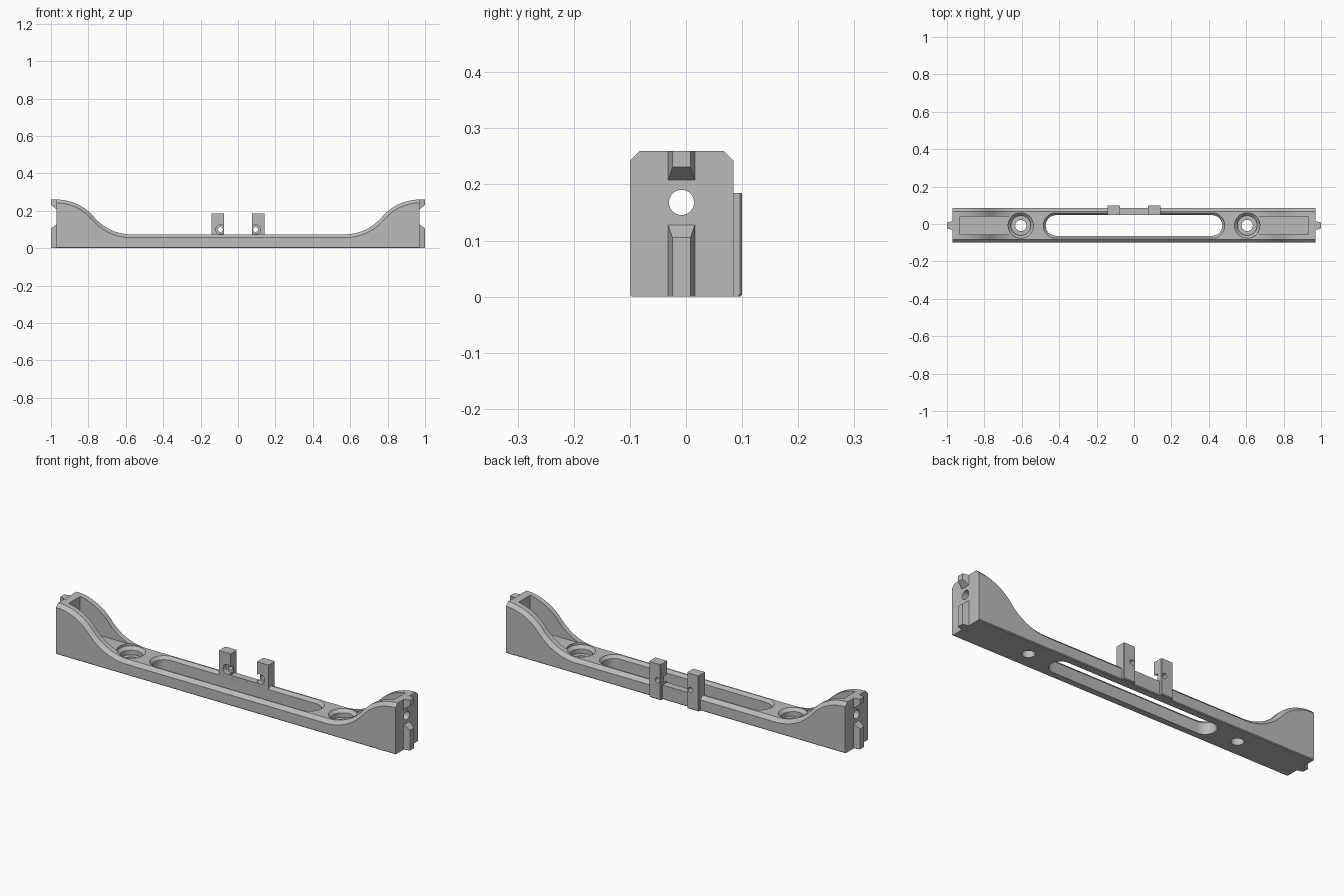
import bpy, bmesh, math

if "Cube" in bpy.data.objects:
    bpy.data.objects.remove(bpy.data.objects["Cube"])

grey = bpy.data.materials.new("plain_grey")
grey.use_nodes = True
grey.diffuse_color = (0.5, 0.5, 0.5, 1)
grey.node_tree.nodes["Principled BSDF"].inputs["Base Color"].default_value = (0.5, 0.5, 0.5, 1)

MID = -0.008                    # y of the bar's centre line
FRONT, BACK = -0.1, 0.085
FLAT, TOP = 0.074, 0.26         # heights of the low middle and the raised ends
END = 0.97


def loft(name, rings):
    """Skin a row of equal-length point rings and cap both ends."""
    bm = bmesh.new()
    rows = [[bm.verts.new(p) for p in ring] for ring in rings]
    n = len(rows[0])
    for a, b in zip(rows, rows[1:]):
        for i in range(n):
            j = (i + 1) % n
            bm.faces.new((a[i], a[j], b[j], b[i]))
    bm.faces.new(rows[0])
    bm.faces.new(rows[-1])
    bmesh.ops.recalc_face_normals(bm, faces=bm.faces)
    mesh = bpy.data.meshes.new(name)
    bm.to_mesh(mesh)
    bm.free()
    mesh.materials.append(grey)
    ob = bpy.data.objects.new(name, mesh)
    bpy.context.collection.objects.link(ob)
    return ob


def box(name, x, y, z):
    return loft(name, [[(x[0], y[0], h), (x[1], y[0], h), (x[1], y[1], h), (x[0], y[1], h)] for h in z])


def slot(name, cx, half, steps, n=48):
    """Stacked round-ended outlines from (radius, height) steps."""
    rings = []
    for r, z in steps:
        angles = [(i + 0.5) * math.tau / n for i in range(n)]
        rings.append([(cx + math.copysign(half, math.cos(a)) + r * math.cos(a),
                       MID + r * math.sin(a), z) for a in angles])
    return loft(name, rings)


def rod(name, axis, centre, r, lo, hi, n=32):
    """Cylinder along x or y; centre is (other axis, z)."""
    rings = []
    for d in (lo, hi):
        ring = []
        for i in range(n):
            u = centre[0] + r * math.cos(i * math.tau / n)
            z = centre[1] + r * math.sin(i * math.tau / n)
            ring.append((d, u, z) if axis == "x" else (u, d, z))
        rings.append(ring)
    return loft(name, rings)


def activate(ob):
    bpy.ops.object.select_all(action="DESELECT")
    ob.select_set(True)
    bpy.context.view_layer.objects.active = ob


def cut(ob, cutter):
    activate(ob)
    mod = ob.modifiers.new("cut", "BOOLEAN")
    mod.operation, mod.solver, mod.object = "DIFFERENCE", "EXACT", cutter
    bpy.ops.object.modifier_apply(modifier=mod.name)
    bpy.data.objects.remove(cutter)


# Top outline of one half: two tangent arcs, stored as (x, z, slope angle)
dx, dz = END - 0.57, TOP - FLAT
R = (dx * dx + dz * dz) / (4 * dz)
sweep = 2 * math.atan(dz / dx)
STEPS = 14
angles = [sweep * i / STEPS for i in range(STEPS + 1)]
half = [(0.57 + R * math.sin(a), FLAT + R * (1 - math.cos(a)), a) for a in angles]
half += [(END - R * math.sin(a), TOP - R * (1 - math.cos(a)), a) for a in reversed(angles[:-1])]
outline = [(-x, z, -a) for x, z, a in reversed(half)] + half


def section(x, z, a, c=0.018, b=0.004):
    """Bar cross-section with chamfered top and bottom edges."""
    sx, sz = x + c * math.sin(a), z - c * math.cos(a)
    return [(x, FRONT + b, 0), (x, FRONT, b), (sx, FRONT, sz), (x, FRONT + c, z),
            (x, BACK - c, z), (sx, BACK, sz), (x, BACK, b), (x, BACK - b, 0)]


bar = loft("bar", [section(*p) for p in outline])

# Long slot with a chamfered rim
cut(bar, slot("slot_cutter", 0, 0.417, [(0.055, -0.1), (0.055, 0.059), (0.068, FLAT), (0.068, 0.2)]))

for s in (-1, 1):
    # Pocket in the raised end, then the counterbored screw hole
    cut(bar, box("pocket_cutter", sorted((s * 0.66, s * 0.93)), (MID - 0.047, MID + 0.047), (0.085, 0.4)))
    cut(bar, slot("screw_cutter", s * 0.605, 0,
                  [(0.03, -0.1), (0.03, 0.035), (0.053, 0.035), (0.053, 0.059), (0.068, FLAT), (0.068, 0.3)]))

# Hole through both end walls
cut(bar, rod("end_hole_cutter", "x", (MID, 0.168), 0.0225, -1.2, 1.2))

# Flat rail between the rear posts
parts = [bar, box("rear_rail", (-0.142, 0.142), (0.047, BACK), (0.004, FLAT))]


def tongue(name, s, base, tip):
    """Tapered key on an end wall; base and tip are (bottom, top) heights."""
    rings = []
    for x, w, (lo, hi) in ((0.965, 0.025, base), (1.0, 0.016, tip)):
        rings.append([(s * x, MID - w, lo), (s * x, MID + w, lo), (s * x, MID + w, hi), (s * x, MID - w, hi)])
    return loft(name, rings)


for s, side in ((1, "left"), (-1, "right")):
    # End keys
    parts.append(tongue("lower_key_" + side, s, (0, 0.132), (0, 0.105)))
    parts.append(tongue("upper_key_" + side, s, (0.204, TOP), (0.231, TOP)))

    # Rear post with chamfered back edges, pin hole and open recess
    rings = []
    for z, b in ((0, 0.004), (0.004, 0), (0.185, 0)):
        y, c = 0.1 - b, 0.004
        rings.append([(s * 0.075, 0.047, z), (s * 0.142, 0.047, z), (s * 0.142, y - c, z),
                      (s * (0.142 - c), y, z), (s * (0.075 + c), y, z), (s * 0.075, y - c, z)])
    post = loft("post_" + side, rings)
    cut(post, rod("recess_cutter", "y", (s * 0.094, 0.1), 0.025, 0.0, 0.072))
    cut(post, rod("pin_cutter", "y", (s * 0.094, 0.1), 0.013, 0.0, 0.2))
    parts.append(post)

for ob in parts:
    activate(ob)
    bpy.ops.object.shade_smooth_by_angle(angle=math.radians(25))
